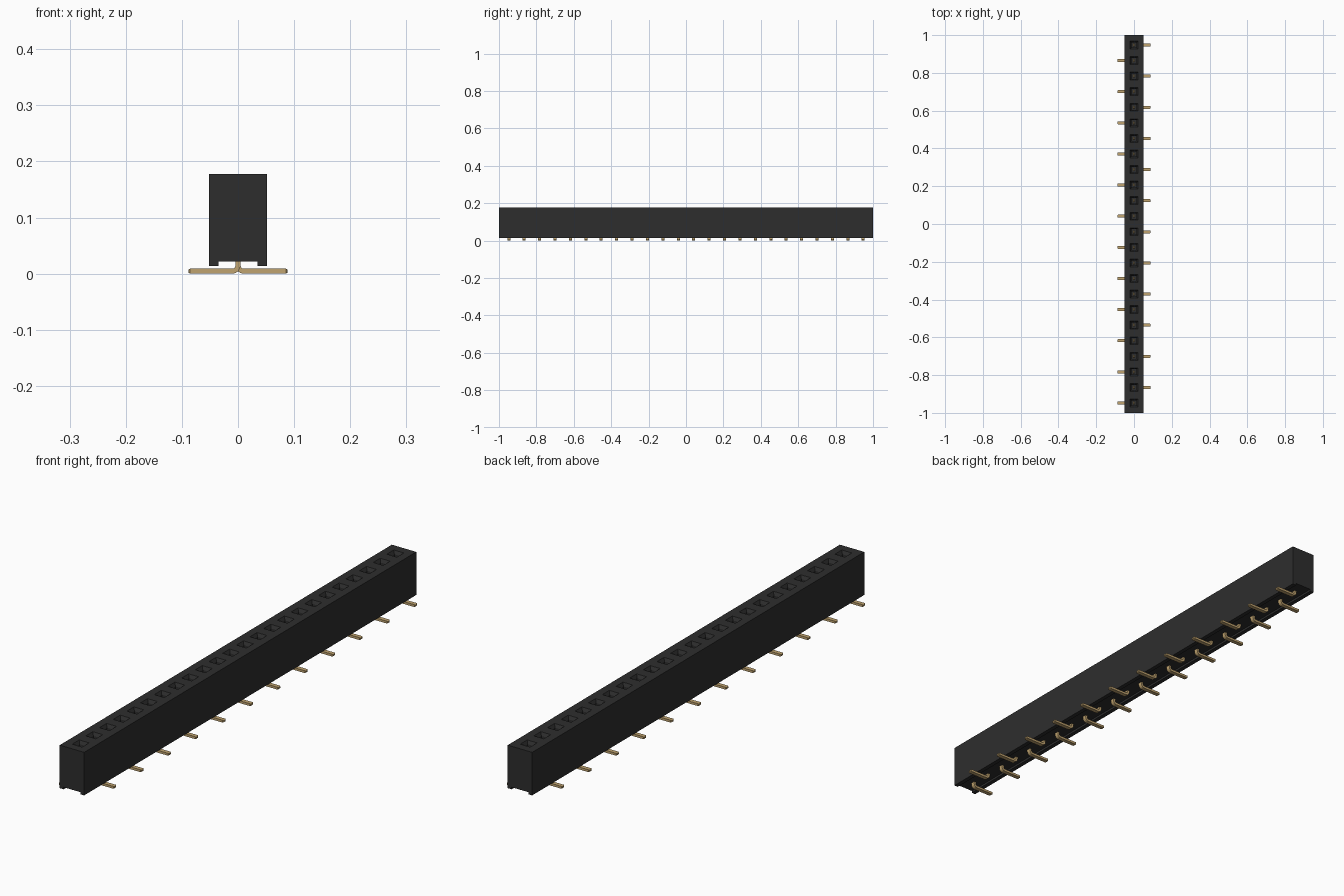
import bpy, bmesh, math
from mathutils import Vector

cube = bpy.data.objects.get("Cube")
if cube:
    bpy.data.objects.remove(cube, do_unlink=True)

COUNT, PITCH = 24, 0.0824
FIRST = -PITCH * (COUNT - 1) / 2
HOLE = 0.021          # half width of a socket mouth


def material(name, color, rough):
    m = bpy.data.materials.new(name)
    m.use_nodes = True
    m.diffuse_color = (*color, 1)
    bsdf = m.node_tree.nodes["Principled BSDF"]
    bsdf.inputs["Base Color"].default_value = (*color, 1)
    bsdf.inputs["Roughness"].default_value = rough
    return m


black = material("black plastic", (0.027, 0.027, 0.027), 0.6)
gold = material("gold contact", (0.53, 0.37, 0.16), 0.4)


def finish(bm, name, mat):
    bmesh.ops.recalc_face_normals(bm, faces=bm.faces)
    me = bpy.data.meshes.new(name)
    bm.to_mesh(me)
    bm.free()
    me.materials.append(mat)
    ob = bpy.data.objects.new(name, me)
    bpy.context.collection.objects.link(ob)
    return ob


def loft(bm, rings):
    """Skin a list of closed rings and cap both ends."""
    loops = [[bm.verts.new(p) for p in r] for r in rings]
    for a, b in zip(loops, loops[1:]):
        for i in range(len(a)):
            j = (i + 1) % len(a)
            bm.faces.new((a[i], a[j], b[j], b[i]))
    bm.faces.new(loops[0][::-1])
    bm.faces.new(loops[-1])


# Housing: channelled profile swept along y, with a station at each socket edge
profile = [(-0.0515, 0.014), (-0.035, 0.014), (-0.035, 0.022), (0.035, 0.022),
           (0.035, 0.014), (0.0515, 0.014), (0.0515, 0.178), (HOLE, 0.178),
           (-HOLE, 0.178), (-0.0515, 0.178)]
centres = [FIRST + i * PITCH for i in range(COUNT)]
stations = [-1.0] + [c + s * HOLE for c in centres for s in (-1, 1)] + [1.0]
bm = bmesh.new()
loft(bm, [[(x, y, z) for x, z in profile] for y in stations])
bmesh.ops.recalc_face_normals(bm, faces=bm.faces)

# Sockets: sloped lead-in, then a straight square well
mouths = []
for f in bm.faces:
    c = f.calc_center_median()
    if c.z > 0.177 and abs(c.x) < 0.001 and min(abs(c.y - y) for y in centres) < 0.001:
        mouths.append(f)
bmesh.ops.inset_individual(bm, faces=mouths, thickness=0.010, depth=-0.012)
for f in mouths:
    well = bmesh.ops.extrude_discrete_faces(bm, faces=[f])["faces"][0]
    bmesh.ops.translate(bm, verts=well.verts, vec=(0, 0, -0.08))
finish(bm, "housing", black)

# Pins: flat strip bent from the vertical stem into a foot, alternating sides
T, W, R = 0.0045, 0.008, 0.010      # half thickness, half width, bend radius
path = [(Vector((0, 0.130)), 0.0), (Vector((0, T + R)), 0.0)]
for k in range(1, 5):
    a = math.pi / 2 * k / 4
    path.append((Vector((R - R * math.cos(a), T + R - R * math.sin(a))), a))
path.append((Vector((0.0855, T)), math.pi / 2))


def pin(bm, y, side):
    rings = []
    stops = [(path[0][0] + Vector((0, 0.004)), 0.0, 0.5)]
    stops += [(p, a, 1.0) for p, a in path]
    stops.append((Vector((0.088, T)), math.pi / 2, 0.65))
    for p, a, s in stops:
        n = Vector((math.cos(a), math.sin(a))) * T * s
        rings.append([(side * (p.x + u * n.x), y + v * W * s, p.y + u * n.y)
                      for u, v in ((-1, -1), (1, -1), (1, 1), (-1, 1))])
    loft(bm, rings)


for name, side in (("left_pins", 1), ("right_pins", -1)):
    bm = bmesh.new()
    for i, y in enumerate(centres):
        if (i % 2 == 1) == (side == 1):
            pin(bm, y, side)
    finish(bm, name, gold)
